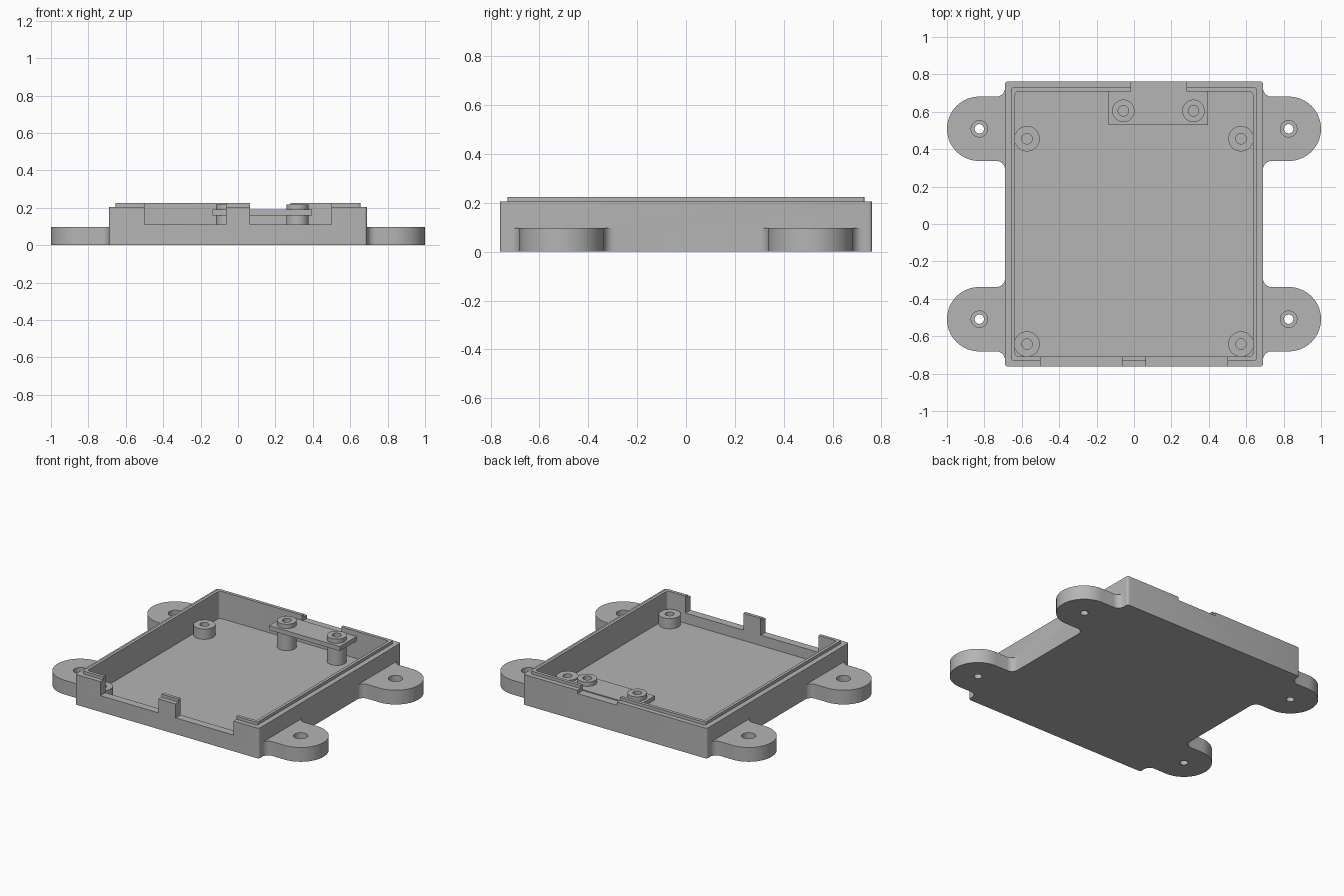
import bpy, bmesh, math

if "Cube" in bpy.data.objects:
    bpy.data.objects.remove(bpy.data.objects["Cube"])

grey = bpy.data.materials.new("grey plastic")
grey.diffuse_color = (0.46, 0.46, 0.46, 1)
grey.use_nodes = True
grey.node_tree.nodes["Principled BSDF"].inputs["Base Color"].default_value = grey.diffuse_color


def make(name, bm):
    bmesh.ops.recalc_face_normals(bm, faces=bm.faces[:])
    me = bpy.data.meshes.new(name)
    bm.to_mesh(me)
    bm.free()
    ob = bpy.data.objects.new(name, me)
    bpy.context.collection.objects.link(ob)
    me.materials.append(grey)
    return ob


def prism(name, pts, z0, z1):
    bm = bmesh.new()
    face = bm.faces.new([bm.verts.new((x, y, z0)) for x, y in pts])
    top = bmesh.ops.extrude_face_region(bm, geom=[face])["geom"]
    for v in top:
        if isinstance(v, bmesh.types.BMVert):
            v.co.z = z1
    return make(name, bm)


def arc(cx, cy, r, a0, a1, n):
    return [(cx + r * math.cos(math.radians(a0 + (a1 - a0) * i / n)),
             cy + r * math.sin(math.radians(a0 + (a1 - a0) * i / n))) for i in range(n + 1)]


def rounded(hx, hy, r):
    pts = []
    for i, (sx, sy) in enumerate([(1, 1), (-1, 1), (-1, -1), (1, -1)]):
        pts += arc(sx * (hx - r), sy * (hy - r), r, i * 90, i * 90 + 90, 5)
    return pts


def rect(x0, x1, y0, y1):
    return [(x0, y0), (x1, y0), (x1, y1), (x0, y1)]


def disc(cx, cy, r, n=40):
    return arc(cx, cy, r, 0, 360, n)[:-1]


def boolean(ob, other, op):
    m = ob.modifiers.new("bool", "BOOLEAN")
    m.operation, m.solver, m.object = op, "EXACT", other
    bpy.context.view_layer.objects.active = ob
    bpy.ops.object.modifier_apply(modifier=m.name)
    bpy.data.objects.remove(other)


def smooth(ob):
    bpy.ops.object.select_all(action="DESELECT")
    ob.select_set(True)
    bpy.context.view_layer.objects.active = ob
    bpy.ops.object.shade_smooth_by_angle(angle=math.radians(30))


FLOOR = 0.04
# tray walls with a raised inner lip
tray = prism("tray", rounded(0.69, 0.762, 0.015), 0, 0.205)
boolean(tray, prism("lip", rounded(0.655, 0.73, 0.01), 0.1, 0.225), "UNION")

# four rounded mounting ears with fillets against the wall
W, R, F = 0.69, 0.172, 0.045
for sx in (1, -1):
    for cy in (0.509, -0.509):
        pts = [(0.6, -R - F)] + arc(W + F, -R - F, F, 180, 90, 8)
        pts += arc(1 - R, 0, R, -90, 90, 32)
        pts += arc(W + F, R + F, F, 270, 180, 8) + [(0.6, R + F)]
        ear = prism("ear", [(sx * x, cy + y) for x, y in pts], 0, 0.097)
        boolean(tray, ear, "UNION")

# cavity, front openings and shallow back notch
boolean(tray, prism("cavity", rounded(0.635, 0.708, 0.015), FLOOR, 0.4), "DIFFERENCE")
for x0, x1 in ((-0.5, -0.065), (0.065, 0.5)):
    boolean(tray, prism("opening", rect(x0, x1, -0.9, -0.69), 0.11, 0.4), "DIFFERENCE")
boolean(tray, prism("notch", rect(-0.015, 0.28, 0.69, 0.9), 0.183, 0.4), "DIFFERENCE")

# counterbored screw holes in the ears
for x in (0.827, -0.827):
    for y in (0.509, -0.509):
        boolean(tray, prism("hole", disc(x, y, 0.025), -0.1, 0.3), "DIFFERENCE")
        boolean(tray, prism("bore", disc(x, y, 0.044), 0.05, 0.3), "DIFFERENCE")
smooth(tray)


# hollow standoff made from a revolved wall section
def standoff(name, cx, cy, r, hole, top, n=40):
    bm = bmesh.new()
    prof = [(r, FLOOR), (r, top), (hole, top), (hole, FLOOR)]
    rings = [[bm.verts.new((x, y, z)) for x, y in disc(cx, cy, q, n)] for q, z in prof]
    for k in range(4):
        a, b = rings[k], rings[(k + 1) % 4]
        for i in range(n):
            j = (i + 1) % n
            bm.faces.new((a[i], a[j], b[j], b[i]))
    smooth(make(name, bm))


# corner standoffs
for x in (-0.572, 0.572):
    for y in (0.456, -0.642):
        standoff("corner_standoff", x, y, 0.068, 0.028, 0.11)

# bracket plate carried by two taller standoffs
plate = prism("bracket_plate", rect(-0.135, 0.395, 0.528, 0.708), 0.16, 0.19)
for x in (-0.057, 0.318):
    boolean(plate, prism("clearance", disc(x, 0.605, 0.055), 0.1, 0.3), "DIFFERENCE")
    standoff("bracket_standoff", x, 0.605, 0.06, 0.028, 0.219)
